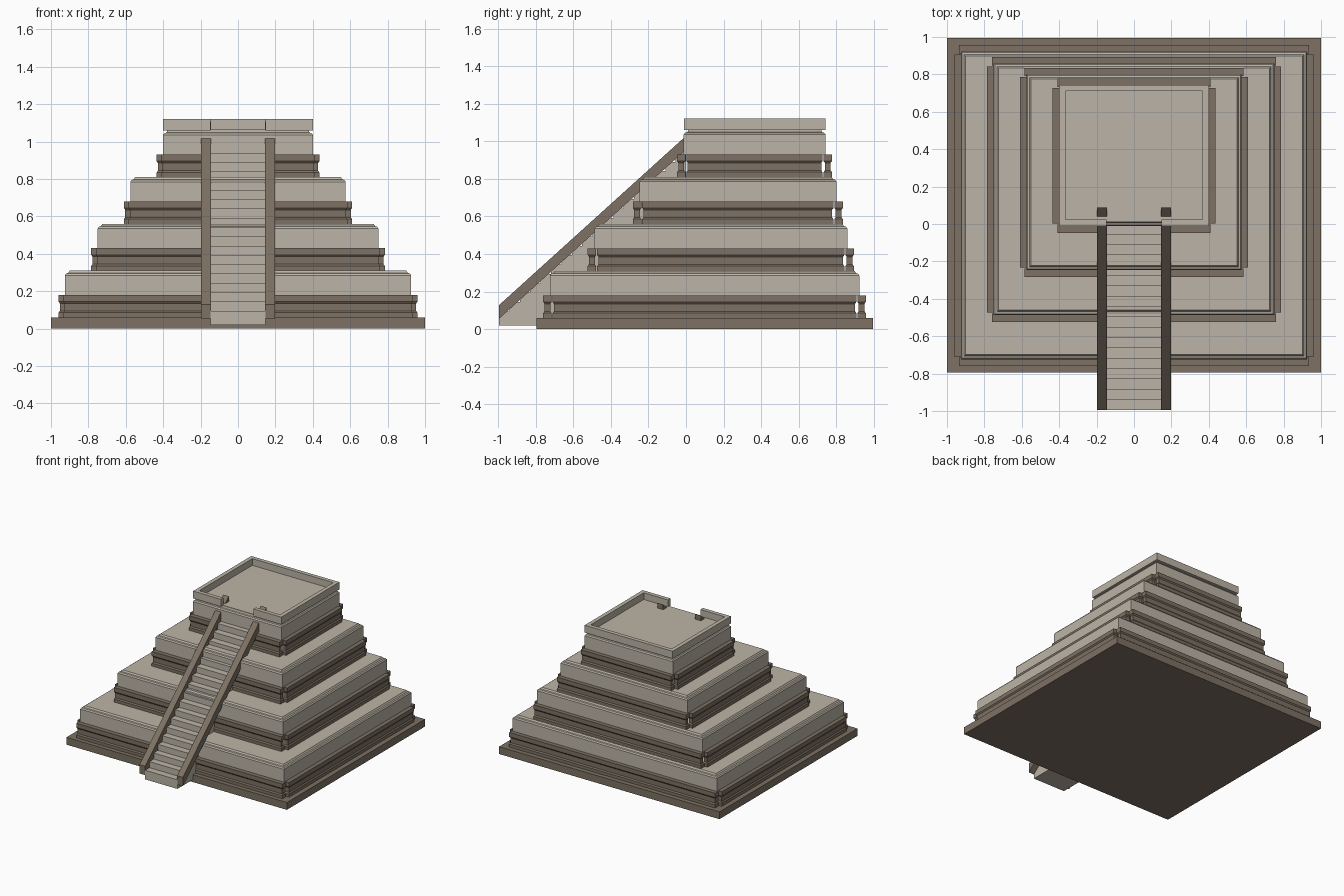
import bpy, bmesh

if "Cube" in bpy.data.objects:
    bpy.data.objects.remove(bpy.data.objects["Cube"])


def material(name, rgb):
    m = bpy.data.materials.new(name)
    m.diffuse_color = (*rgb, 1)
    m.use_nodes = True
    m.node_tree.nodes["Principled BSDF"].inputs["Base Color"].default_value = m.diffuse_color
    return m


LIGHT = material("pale_stone", (0.50, 0.455, 0.385))
DARK = material("brown_stone", (0.205, 0.165, 0.125))


def finish(name, bm, mat):
    bmesh.ops.recalc_face_normals(bm, faces=bm.faces)
    me = bpy.data.meshes.new(name)
    bm.to_mesh(me)
    bm.free()
    me.materials.append(mat)
    ob = bpy.data.objects.new(name, me)
    bpy.context.collection.objects.link(ob)
    return ob


def stack(name, x0, x1, y0, y1, sections, mat):
    """Rectangular block lofted through (height, inset) sections."""
    bm = bmesh.new()
    rings = [[bm.verts.new(p) for p in ((x0 + i, y0 + i, z), (x1 - i, y0 + i, z),
                                        (x1 - i, y1 - i, z), (x0 + i, y1 - i, z))]
             for z, i in sections]
    bm.faces.new(rings[0])
    bm.faces.new(rings[-1])
    for a, b in zip(rings, rings[1:]):
        for k in range(4):
            bm.faces.new((a[k], a[(k + 1) % 4], b[(k + 1) % 4], b[k]))
    return finish(name, bm, mat)


def side_profile(name, pts, x0, x1, mat):
    """Profile in the y-z plane extruded across x."""
    bm = bmesh.new()
    a = [bm.verts.new((x0, y, z)) for y, z in pts]
    b = [bm.verts.new((x1, y, z)) for y, z in pts]
    bm.faces.new(a)
    bm.faces.new(b)
    n = len(pts)
    for k in range(n):
        bm.faces.new((a[k], a[(k + 1) % n], b[(k + 1) % n], b[k]))
    return finish(name, bm, mat)


# Base slab
stack("plinth", -1, 1, -0.795, 0.995, [(0, 0), (0.06, 0)], DARK)

# Four tiers: bottom z, panel outer half width, front y, back y
TIERS = [(0.06, 0.96, -0.76, 0.957), (0.31, 0.785, -0.523, 0.893),
         (0.56, 0.61, -0.283, 0.835), (0.81, 0.435, -0.048, 0.777)]
for n, (z, w, yf, yb) in enumerate(TIERS, 1):
    t = 0.045
    lip = [(z - 0.005, 0), (z + 0.025, 0), (z + 0.035, 0.007), (z + 0.075, 0.007),
           (z + 0.085, 0), (z + 0.12, 0)]
    # Moulded panels on the four sides, open at the corners
    e = w - 0.025
    stack(f"tier_{n}_front_panel", -e, e, yf, yf + t, lip, DARK)
    stack(f"tier_{n}_back_panel", -e, e, yb - t, yb, lip, DARK)
    for s, side in ((-1, "left"), (1, "right")):
        xa, xb = sorted((s * w, s * (w - t)))
        stack(f"tier_{n}_{side}_panel", xa, xb, yf + t + 0.005, yb - t - 0.005, lip, DARK)
    # Pale block above with a stepped, bevelled top edge
    b = 0.034
    top = [(z + 0.12, 0), (z + 0.225, 0), (z + 0.235, 0.007), (z + 0.238, 0.018),
           (z + 0.25, 0.026)]
    stack(f"tier_{n}_block", -w + b, w - b, yf + b + 0.002, yb - b, top, LIGHT)

# Summit floor and parapet with a gap for the stairs
stack("summit_floor", -0.38, 0.38, 0.01, 0.72, [(1.04, 0), (1.065, 0)], LIGHT)
X, Y0, Y1, T, G = 0.40, -0.01, 0.743, 0.033, 0.147
bm = bmesh.new()
outline = [(-G, Y0), (-X, Y0), (-X, Y1), (X, Y1), (X, Y0), (G, Y0), (G, Y0 + T),
           (X - T, Y0 + T), (X - T, Y1 - T), (T - X, Y1 - T), (T - X, Y0 + T), (-G, Y0 + T)]
face = bm.faces.new([bm.verts.new((x, y, 1.06)) for x, y in outline])
ext = bmesh.ops.extrude_face_region(bm, geom=[face], use_keep_orig=True)
for v in ext["geom"]:
    if isinstance(v, bmesh.types.BMVert):
        v.co.z = 1.12
finish("parapet", bm, LIGHT)

# Staircase: stepped top, solid underneath
RUN, RISE, N = 0.0553, 0.0497, 18
pts = [(0.0, 0.02), (-0.995, 0.02)]
for i in range(N):
    y, z = -0.995 + i * RUN, 0.095 + i * RISE
    pts += [(y, z), (y + RUN, z)]
side_profile("staircase", pts, -0.147, 0.147, LIGHT)

# Sloping rails beside the stairs, ending just above the summit floor
for s, side in ((-1, "left"), (1, "right")):
    xa, xb = sorted((s * 0.145, s * 0.197))
    side_profile(f"{side}_rail", [(-0.995, 0.055), (-0.995, 0.128), (0.088, 1.108),
                                  (0.088, 1.035)], xa, xb, DARK)
